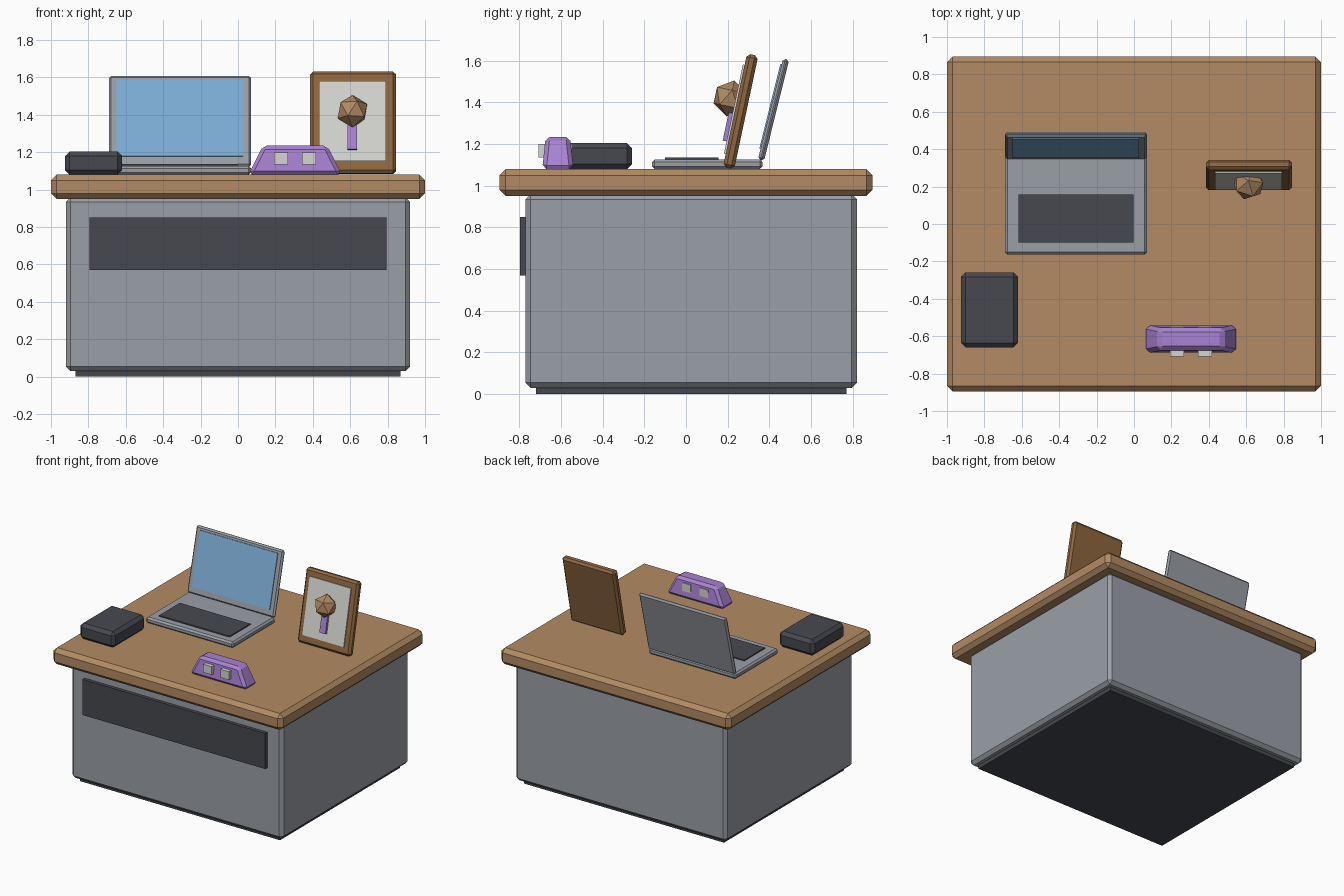
import bpy, bmesh, math
from mathutils import Matrix, Vector

if "Cube" in bpy.data.objects:
    bpy.data.objects.remove(bpy.data.objects["Cube"])


def material(name, r, g, b):
    """Flat material from sRGB values, stored as linear."""
    m = bpy.data.materials.new(name)
    lin = [c / 12.92 if c <= 0.04045 else ((c + 0.055) / 1.055) ** 2.4 for c in (r, g, b)]
    m.diffuse_color = (*lin, 1.0)
    m.use_nodes = True
    m.node_tree.nodes["Principled BSDF"].inputs["Base Color"].default_value = m.diffuse_color
    return m


WOOD = material("light_wood", 0.70, 0.545, 0.39)
FRAME_WOOD = material("dark_wood", 0.56, 0.405, 0.25)
GREY = material("metal_grey", 0.605, 0.625, 0.655)
DARK = material("charcoal", 0.275, 0.285, 0.31)
BLUE = material("screen_blue", 0.49, 0.68, 0.84)
PURPLE = material("purple", 0.66, 0.51, 0.82)
PALE = material("pale_grey", 0.835, 0.835, 0.815)


def finish(name, bm, mat, space=Matrix()):
    bmesh.ops.recalc_face_normals(bm, faces=bm.faces)
    mesh = bpy.data.meshes.new(name)
    bm.to_mesh(mesh)
    bm.free()
    mesh.materials.append(mat)
    obj = bpy.data.objects.new(name, mesh)
    obj.matrix_world = space
    bpy.context.collection.objects.link(obj)
    return obj


def box(name, lo, hi, mat, bevel=0.0, space=Matrix(), taper=(1, 1)):
    """Chamfered box between two corners; taper scales the top in x and y."""
    lo, hi = Vector(lo), Vector(hi)
    mid, size = (lo + hi) / 2, hi - lo
    bm = bmesh.new()
    bmesh.ops.create_cube(bm, size=1)
    for v in bm.verts:
        tx, ty = taper if v.co.z > 0 else (1, 1)
        v.co = mid + Vector((v.co.x * size.x * tx, v.co.y * size.y * ty, v.co.z * size.z))
    if bevel:
        bmesh.ops.bevel(bm, geom=list(bm.edges), offset=bevel, segments=1,
                        affect='EDGES', clamp_overlap=True)
    return finish(name, bm, mat, space)


def leaning(x, y, z, degrees):
    """Space centred on a point and leaning backwards."""
    return Matrix.Translation((x, y, z)) @ Matrix.Rotation(-math.radians(degrees), 4, 'X')


# Desk
box("desk_top", (-1, -0.895, 0.95), (1, 0.895, 1.08), WOOD, 0.03)
box("desk_body", (-0.92, -0.77, 0.03), (0.92, 0.82, 0.96), GREY, 0.025)
box("plinth", (-0.87, -0.72, 0), (0.87, 0.77, 0.05), DARK)
box("front_panel", (-0.795, -0.797, 0.57), (0.795, -0.76, 0.85), DARK)

# Storage box
box("dark_box", (-0.925, -0.66, 1.08), (-0.62, -0.258, 1.205), DARK, 0.025)

# Laptop
box("laptop_base", (-0.69, -0.163, 1.08), (0.07, 0.367, 1.127), GREY, 0.013)
box("keyboard", (-0.617, -0.1, 1.125), (-0.003, 0.157, 1.136), DARK)
lid = leaning(-0.31, 0.42, 1.365, 14)
box("laptop_lid", (-0.38, -0.015, -0.25), (0.38, 0.015, 0.25), GREY, 0.012, lid)
box("laptop_screen", (-0.34, -0.021, -0.197), (0.338, -0.013, 0.222), BLUE, 0, lid)

# Picture frame with a raised tree
frame = leaning(0.615, 0.262, 1.357, 12)
box("picture_frame", (-0.23, -0.0275, -0.278), (0.23, 0.0275, 0.278), FRAME_WOOD, 0.016, frame)
box("picture_paper", (-0.183, -0.036, -0.215), (0.177, -0.027, 0.222), PALE, 0, frame)
box("tree_trunk", (-0.03, -0.055, -0.155), (0.022, -0.03, 0.0), PURPLE, 0, frame)
bm = bmesh.new()
bmesh.ops.create_icosphere(bm, subdivisions=1, radius=0.088)
finish("tree_crown", bm, WOOD, frame @ Matrix.Translation((-0.003, -0.06, 0.051)))

# Purple desk gadget with buttons showing on both sides
box("gadget_body", (0.055, -0.69, 1.08), (0.555, -0.54, 1.235), PURPLE, 0.02, taper=(0.69, 0.78))
for i, x in enumerate((0.192, 0.342)):
    box(f"gadget_button_{i + 1}", (x, -0.708, 1.135), (x + 0.074, -0.546, 1.2), PALE)
